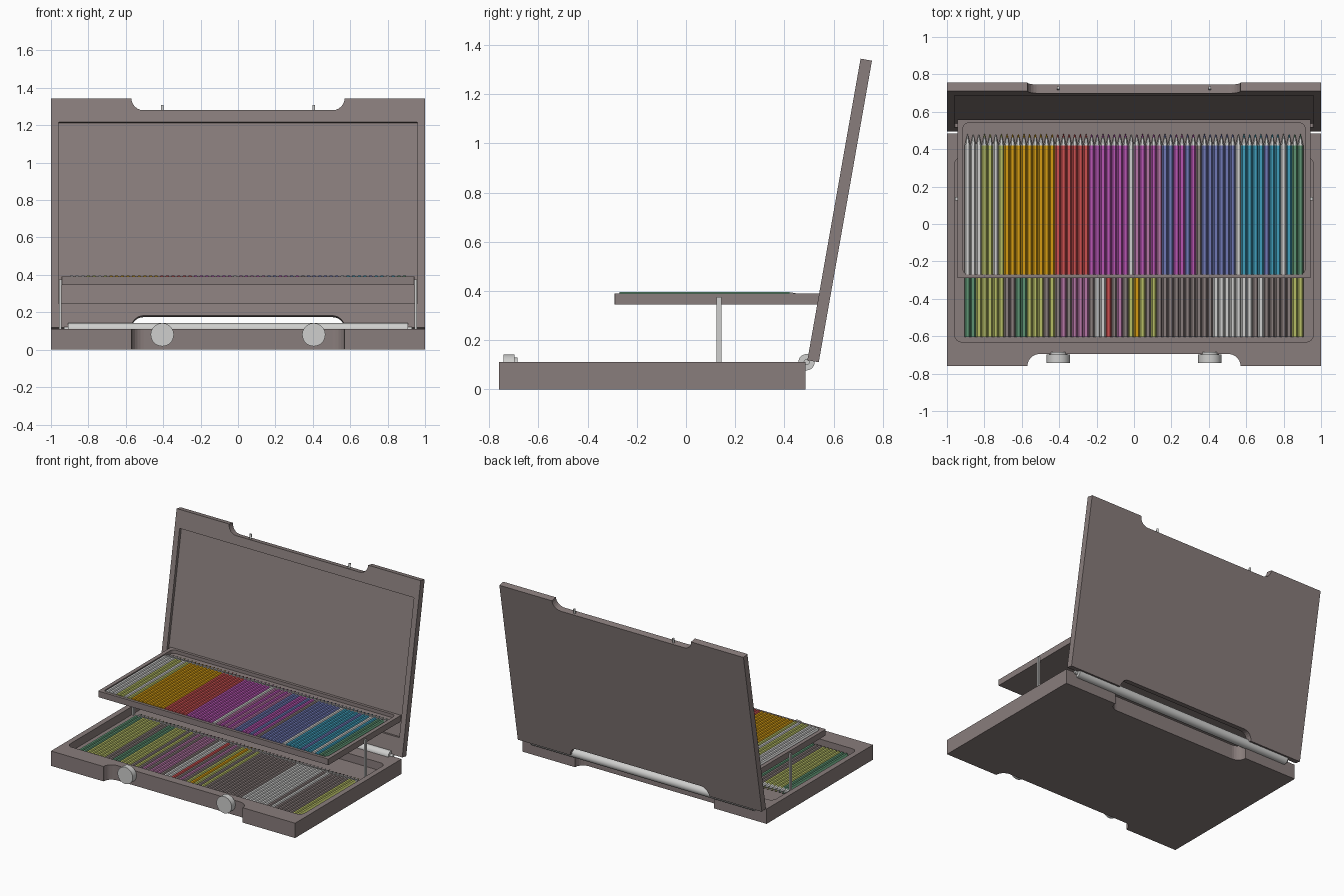
import bpy
import bmesh
from math import cos, sin, pi, radians
from mathutils import Matrix, Vector

if "Cube" in bpy.data.objects:
    bpy.data.objects.remove(bpy.data.objects["Cube"])

# Colours, keyed by a letter used in the pencil rows
PALETTE = {
    "K": ("wood brown", (0.25, 0.205, 0.20)),
    "S": ("silver", (0.62, 0.62, 0.61)),
    "Y": ("yellow green", (0.47, 0.51, 0.13)),
    "O": ("amber", (0.66, 0.33, 0.006)),
    "R": ("red", (0.60, 0.08, 0.08)),
    "M": ("magenta", (0.48, 0.09, 0.45)),
    "P": ("dusty pink", (0.47, 0.18, 0.38)),
    "B": ("periwinkle", (0.16, 0.19, 0.47)),
    "T": ("teal", (0.05, 0.34, 0.50)),
    "G": ("green", (0.11, 0.29, 0.17)),
}
KEYS = list(PALETTE)
MATS = {}
for key, (label, rgb) in PALETTE.items():
    mat = bpy.data.materials.new(label)
    mat.use_nodes = True
    mat.diffuse_color = (*rgb, 1)
    mat.node_tree.nodes["Principled BSDF"].inputs["Base Color"].default_value = (*rgb, 1)
    MATS[key] = mat


def finish(name, bm, keys, matrix=Matrix()):
    """Turn a bmesh into a named object with the given colours."""
    bmesh.ops.recalc_face_normals(bm, faces=bm.faces)
    mesh = bpy.data.meshes.new(name)
    bm.to_mesh(mesh)
    bm.free()
    for key in keys:
        mesh.materials.append(MATS[key])
    obj = bpy.data.objects.new(name, mesh)
    obj.matrix_world = matrix
    bpy.context.collection.objects.link(obj)
    return obj


def arc(cx, cy, r, start, end, steps=6):
    return [(cx + r * cos(radians(start + (end - start) * i / steps)),
             cy + r * sin(radians(start + (end - start) * i / steps)))
            for i in range(steps + 1)]


def rounded_rect(hx, hy, r):
    x, y = hx - r, hy - r
    return (arc(x, y, r, 0, 90) + arc(-x, y, r, 90, 180)
            + arc(-x, -y, r, 180, 270) + arc(x, -y, r, 270, 360))


def notched_rect(hx, hy, notch=0.57, r=0.065):
    """Rectangle with a shallow round-cornered notch in both long edges."""
    half = ([(hx, -hy), (hx, hy)]
            + arc(notch - r, hy, r, 0, -90) + arc(r - notch, hy, r, -90, -180))
    return half + [(-x, -y) for x, y in half]


def open_box(name, outer, inner, height, floor, matrix):
    """Solid panel with a pocket sunk into its top."""
    bm = bmesh.new()

    def ring(points, z):
        verts = [bm.verts.new((x, y, z)) for x, y in points]
        edges = [bm.edges.new((v, verts[i - 1])) for i, v in enumerate(verts)]
        return verts, edges

    def wall(a, b):
        for i in range(len(a)):
            bm.faces.new((a[i - 1], a[i], b[i], b[i - 1]))

    bottom, _ = ring(outer, 0)
    top, top_edges = ring(outer, height)
    lip, lip_edges = ring(inner, height)
    base, _ = ring(inner, floor)
    bmesh.ops.triangle_fill(bm, use_beauty=True, edges=top_edges + lip_edges)
    wall(bottom, top)
    wall(lip, base)
    bm.faces.new(bottom)
    bm.faces.new(base)
    return finish(name, bm, "K", matrix)


def rod(name, start, end, radius, key="S", segments=32, parent_matrix=Matrix()):
    a, b = Vector(start), Vector(end)
    bm = bmesh.new()
    turn = (b - a).to_track_quat("Z", "Y").to_matrix().to_4x4()
    bmesh.ops.create_cone(bm, cap_ends=True, segments=segments, radius1=radius,
                          radius2=radius, depth=(b - a).length,
                          matrix=Matrix.Translation((a + b) / 2) @ turn)
    obj = finish(name, bm, key, parent_matrix)
    bpy.ops.object.select_all(action="DESELECT")
    obj.select_set(True)
    bpy.context.view_layer.objects.active = obj
    bpy.ops.object.shade_smooth_by_angle(angle=radians(40))
    return obj


def pencil_row(name, pattern, y0, z):
    """Row of hexagonal pencils; pattern holds colour letters with counts."""
    letters = "".join(part[0] * int(part[1:] or 1) for part in pattern.split())
    pitch = 1.81 / len(letters)
    # (distance along pencil, radius)
    stations = [(0, 0.0155), (0.69, 0.0155), (0.732, 0.006), (0.752, 0.001)]
    bm = bmesh.new()
    for n, letter in enumerate(letters):
        cx = -0.905 + pitch * (n + 0.5)
        colour = KEYS.index(letter)
        rings = [[bm.verts.new((cx + r * cos(k * pi / 3), y0 + d, z + r * sin(k * pi / 3)))
                  for k in range(6)] for d, r in stations]
        bm.faces.new(rings[0]).material_index = colour
        bm.faces.new(rings[-1]).material_index = colour
        for s, (a, b) in enumerate(zip(rings, rings[1:])):
            for k in range(6):
                face = bm.faces.new((a[k - 1], a[k], b[k], b[k - 1]))
                face.material_index = KEYS.index("S") if s == 1 else colour
    return finish(name, bm, KEYS)


# Case base, lid and raised tray
HALF_DEPTH = 0.6225
open_box("case_base", notched_rect(1, HALF_DEPTH), rounded_rect(0.96, 0.493, 0.04),
         0.11, 0.05, Matrix.Translation((0, -0.1375, 0)))
lid_matrix = Matrix.Translation((0, 0.648, 0.723)) @ Matrix.Rotation(radians(80), 4, "X")
open_box("case_lid", notched_rect(1, HALF_DEPTH), rounded_rect(0.96, 0.493, 0.004),
         0.047, 0.025, lid_matrix)
open_box("pencil_tray", rounded_rect(0.943, 0.425, 0.003), rounded_rect(0.914, 0.405, 0.03),
         0.045, 0.02, Matrix.Translation((0, 0.135, 0.345)))

# Pencils
pencil_row("upper_pencils",
           "S3 Y2 S Y O9 R6 M7 S P M P M P B2 M2 B M K B6 S T4 B T2 S T G2",
           -0.27, 0.382)
pencil_row("lower_pencils",
           "G2 Y5 K2 G2 Y3 K Y K P K P3 K S2 R K P K Y O Y K Y K10 S7 K S K5 Y2",
           -0.605, 0.065)

# Hinge bar with thinner end pins
rod("hinge_bar", (-0.91, 0.49, 0.11), (0.91, 0.49, 0.11), 0.033)
rod("hinge_pin", (-0.93, 0.49, 0.11), (0.93, 0.49, 0.11), 0.012, segments=16)

# Mirrored fittings: latch knobs, lid pins and tray supports
for side, sign in (("left", 1), ("right", -1)):
    x = 0.405 * sign
    rod(side + "_latch_knob", (x, -0.742, 0.08), (x, -0.698, 0.08), 0.062)
    rod(side + "_latch_stem", (x, -0.70, 0.08), (x, -0.685, 0.08), 0.05)
    rod(side + "_lid_pin", (x, 0.54, 0.022), (x, 0.59, 0.022), 0.008,
        segments=12, parent_matrix=lid_matrix)
    bm = bmesh.new()
    bmesh.ops.create_cube(bm, size=1, matrix=Matrix.Translation((0.95 * sign, 0.135, 0.212))
                          @ Matrix.Diagonal((0.012, 0.02, 0.325, 1)))
    finish(side + "_tray_support", bm, "S")
